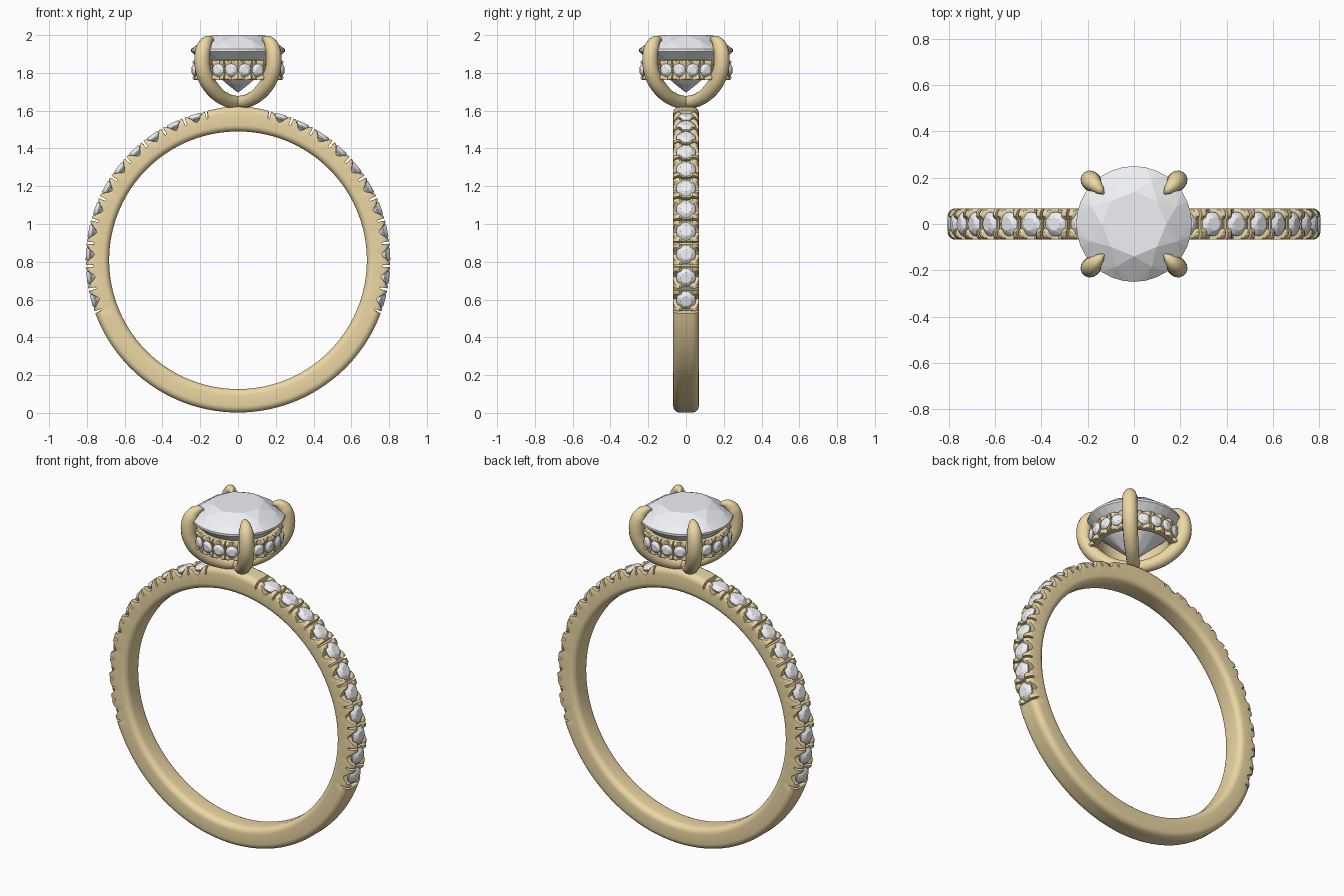
import bpy, bmesh
from math import sin, cos, pi, radians
from mathutils import Vector, Matrix

if "Cube" in bpy.data.objects:
    bpy.data.objects.remove(bpy.data.objects["Cube"])

ZC = 0.808            # centre height of the band
BASKET_Z = 1.815      # centre height of the small pave collar
PITCH, CELLS, START = 8.9, 11, -20.0


def material(name, col):
    m = bpy.data.materials.new(name)
    m.diffuse_color = (*col, 1)
    m.use_nodes = True
    m.node_tree.nodes["Principled BSDF"].inputs["Base Color"].default_value = m.diffuse_color
    return m


GOLD = material("gold", (0.84, 0.68, 0.37))
GEM = material("clear_stone", (0.86, 0.88, 0.91))


def finish(name, bm, mat, smooth):
    bmesh.ops.recalc_face_normals(bm, faces=bm.faces)
    me = bpy.data.meshes.new(name)
    bm.to_mesh(me)
    bm.free()
    ob = bpy.data.objects.new(name, me)
    bpy.context.collection.objects.link(ob)
    me.materials.append(mat)
    if smooth:
        smooth_by_angle(ob)
    return ob


def smooth_by_angle(ob):
    bpy.ops.object.select_all(action='DESELECT')
    ob.select_set(True)
    bpy.context.view_layer.objects.active = ob
    bpy.ops.object.shade_smooth_by_angle(angle=radians(35))


def ring_profile(half, r_in, r_out, bevel, sink):
    """Rounded section (offset, radius); its outer middle can be sunk."""
    pts = []
    for sy, r, a0 in ((1, r_in, -90), (1, r_out, 0), (-1, r_out, 90), (-1, r_in, 180)):
        cy = sy * (half - bevel)
        cr = r + bevel if r == r_in else r - bevel
        for i in range(6):
            a = radians(a0 + i * 18)
            pts.append((cy + bevel * cos(a), cr + bevel * sin(a), 0))
        if sy == 1 and r == r_out:
            w = half - bevel
            pts += [(w * .6, r_out, sink), (0, r_out, sink), (-w * .6, r_out, sink)]
    return pts


# one pave cell: (fraction along cell, depth of cut) - slit, claw, scoop, claw
HALF = [(0, .04), (.04, .04), (.05, 0), (.13, -.0), (.21, .006), (.3, .02), (.4, .037), (.5, .045)]
CELL = HALF + [(1 - f, d) for f, d in reversed(HALF[:-1])]


def pave_sections(start, pitch, count):
    return [(start + (i + f) * pitch, d, True) for i in range(count)
            for f, d in (CELL if i == count - 1 else CELL[:-1])]


def sweep_ring(name, profile, sections, scale, place):
    """Closed ring of sections; outer radius is cut down by each depth."""
    bm = bmesh.new()
    top = max(p[1] for p in profile)
    mid = (top + min(p[1] for p in profile)) / 2
    rows = []
    for ang, depth, pave in sections:
        row = []
        for y, r, sink in profile:
            if depth < 0 and r > mid:
                r -= depth
            else:
                cut = max(depth * scale, sink if pave else 0)
                r = min(r, top - cut)
            row.append(bm.verts.new(place(radians(ang), y, r)))
        rows.append(row)
    n = len(profile)
    for a, b in zip(rows, rows[1:] + rows[:1]):
        for i in range(n):
            j = (i + 1) % n
            bm.faces.new((a[i], a[j], b[j], b[i]))
    bmesh.ops.dissolve_degenerate(bm, dist=1e-5, edges=bm.edges)
    return finish(name, bm, GOLD, True)


def add_gem(bm, r, crown, depth, n, mat, girdle):
    """Round brilliant: facets come from the hull of its corner points."""
    pts = [(0, 0, -depth)]
    for count, rr, z, turn in ((8, .56, crown, 0), (8, .8, crown * .6, .5),
                               (n, 1, girdle, 0), (n, 1, -girdle, 0), (8, .25, -depth * .8, .5)):
        for i in range(count):
            a = 2 * pi * (i + turn) / count
            pts.append((rr * r * cos(a), rr * r * sin(a), z))
    bmesh.ops.convex_hull(bm, input=[bm.verts.new(mat @ Vector(p)) for p in pts])


def facing(pos, direction):
    return Matrix.Translation(pos) @ direction.to_track_quat('Z', 'Y').to_matrix().to_4x4()


# band: bare at the bottom, pave on both shoulders, plain pad at the top
def on_band(a, y, r):
    return Vector((r * cos(a), y, ZC + r * sin(a)))


right_end = START + PITCH * CELLS
secs = pave_sections(START, PITCH, CELLS)
secs += [(right_end + .4 + (180 - 2 * right_end - .8) * i / 8, -.008 * sin(pi * (i + .5) / 9), False)
         for i in range(9)]
secs += pave_sections(180 - right_end, PITCH, CELLS)
secs += [(180 - START + .4 + (180 + 2 * START - .8) * i / 48, 0, False) for i in range(49)]
sweep_ring("band", ring_profile(.068, .682, .806, .034, .015), secs, 1, on_band)

# band pave stones
bm = bmesh.new()
for i in range(CELLS):
    for side in (1, -1):
        a = radians(START + (i + .5) * PITCH)
        d = Vector((side * cos(a), 0, sin(a)))
        add_gem(bm, .052, .022, .045, 16, facing(Vector((0, 0, ZC)) + d * .784, d), .003)
finish("band_stones", bm, GEM, False)


# collar under the centre stone
def on_collar(a, y, r):
    return Vector((r * cos(a), r * sin(a), BASKET_Z + y))


sweep_ring("collar", ring_profile(.052, .188, .241, .012, .01),
           pave_sections(0, 18, 20)[:-1], .5, on_collar)

# collar stones, leaving out those behind the claws
bm = bmesh.new()
for k in range(20):
    if k % 5 != 2:
        a = radians(18 * (k + .5))
        d = Vector((cos(a), sin(a), 0))
        add_gem(bm, .034, .014, .03, 16, facing(d * .233 + Vector((0, 0, BASKET_Z)), d), .002)
finish("collar_stones", bm, GEM, False)

# centre stone
bm = bmesh.new()
add_gem(bm, .25, .08, .225, 32, Matrix.Translation((0, 0, 1.92)), .006)
finish("centre_stone", bm, GEM, False)

# four curved claws meeting on top of the band: (distance out, height, thickness)
PATH = [(0, 1.643, .8), (.09, 1.658, .85), (.185, 1.71, .95), (.25, 1.79, 1), (.268, 1.87, 1),
        (.255, 1.935, .95), (.232, 1.966, .72), (.205, 1.976, .45), (.185, 1.972, .12)]
cu = bpy.data.curves.new("claws", 'CURVE')
cu.dimensions = '3D'
cu.bevel_depth = .042
cu.bevel_resolution = 5
cu.resolution_u = 6
cu.use_fill_caps = True
for q in range(4):
    a = radians(45 + 90 * q)
    sp = cu.splines.new('BEZIER')
    sp.bezier_points.add(len(PATH) - 1)
    for p, (d, z, t) in zip(sp.bezier_points, PATH):
        p.co = (d * cos(a), d * sin(a), z)
        p.radius = t
        p.handle_left_type = p.handle_right_type = 'AUTO'
claws = bpy.data.objects.new("claws", cu)
bpy.context.collection.objects.link(claws)
cu.materials.append(GOLD)
bpy.ops.object.select_all(action='DESELECT')
claws.select_set(True)
bpy.context.view_layer.objects.active = claws
bpy.ops.object.convert(target='MESH')
smooth_by_angle(bpy.context.view_layer.objects.active)
